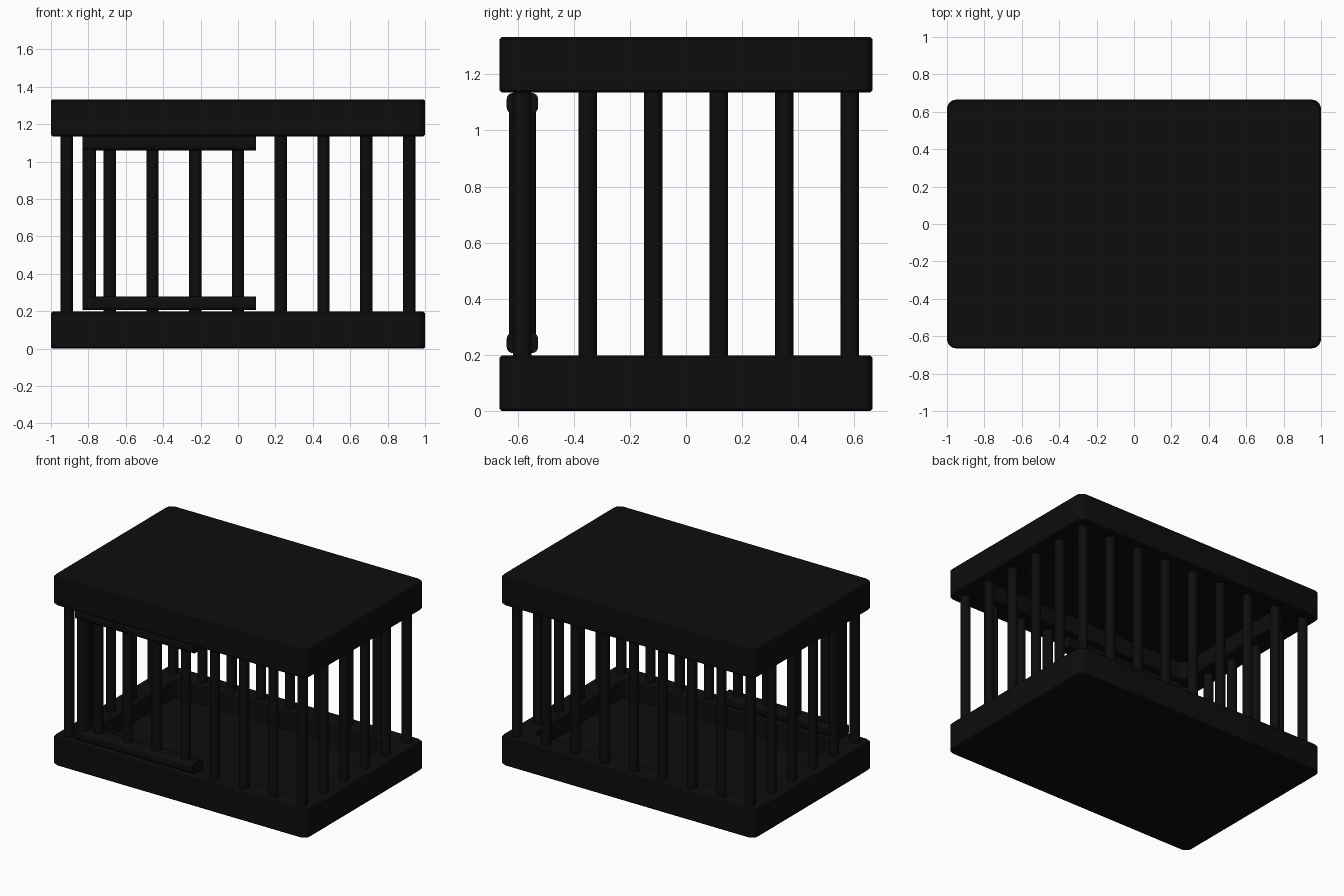
import bpy, bmesh, math

if "Cube" in bpy.data.objects:
    bpy.data.objects.remove(bpy.data.objects["Cube"])

black = bpy.data.materials.new("black_paint")
black.diffuse_color = (0.004, 0.004, 0.004, 1)
black.use_nodes = True
black.node_tree.nodes["Principled BSDF"].inputs["Base Color"].default_value = black.diffuse_color


def finish(name, bm, angle=35):
    bmesh.ops.recalc_face_normals(bm, faces=bm.faces)
    me = bpy.data.meshes.new(name)
    bm.to_mesh(me)
    bm.free()
    ob = bpy.data.objects.new(name, me)
    bpy.context.collection.objects.link(ob)
    me.materials.append(black)
    bpy.ops.object.select_all(action='DESELECT')
    ob.select_set(True)
    bpy.context.view_layer.objects.active = ob
    bpy.ops.object.shade_smooth_by_angle(angle=math.radians(angle))
    return ob


def rounded_ring(bm, hx, hy, r, z, n=6):
    ring = []
    for k, (sx, sy) in enumerate([(1, 1), (-1, 1), (-1, -1), (1, -1)]):
        for i in range(n + 1):
            a = math.pi / 2 * (k + i / n)
            ring.append(bm.verts.new((sx * (hx - r) + r * math.cos(a),
                                      sy * (hy - r) + r * math.sin(a), z)))
    return ring


def tray(name, z0, direction):
    # lofted rounded rectangles: (inset from outer edge, height, corner radius)
    profile = [(.008, 0, .045), (0, .008, .05), (0, .19, .05), (.008, .198, .045),
               (.157, .198, .045), (.165, .19, .04), (.165, .075, .04)]
    bm = bmesh.new()
    rings = [rounded_ring(bm, 1 - d, .665 - d, r, z0 + direction * h)
             for d, h, r in profile]
    for a, b in zip(rings, rings[1:]):
        for i in range(len(a)):
            j = (i + 1) % len(a)
            bm.faces.new((a[i], a[j], b[j], b[i]))
    bm.faces.new(rings[0])
    bm.faces.new(rings[-1])
    return finish(name, bm)


def bar(name, x, y):
    bm = bmesh.new()
    bmesh.ops.create_cone(bm, cap_ends=True, segments=20, radius1=.033,
                          radius2=.033, depth=.95)
    bmesh.ops.translate(bm, verts=bm.verts, vec=(x, y, .6665))
    return finish(name, bm)


def rounded_box(name, center, size, axis, r):
    # box with the four edges along one axis rounded
    bm = bmesh.new()
    bmesh.ops.create_cube(bm, size=1)
    bmesh.ops.scale(bm, verts=bm.verts, vec=size)
    edges = [e for e in bm.edges
             if abs((e.verts[0].co - e.verts[1].co)[axis]) > 1e-4]
    bmesh.ops.bevel(bm, geom=edges, offset=r, segments=4, profile=.5,
                    affect='EDGES')
    bmesh.ops.translate(bm, verts=bm.verts, vec=center)
    return finish(name, bm)


# hollow base and mirrored hollow roof
tray("base_tray", 0, 1)
tray("roof", 1.333, -1)

# bars on all four sides
BX, BY = .915, .583
for i in range(9):
    x = -BX + i * BX / 4
    bar("front_bar", x, -BY)
    bar("back_bar", x, BY)
for i in range(1, 5):
    y = -BY + i * BY * 2 / 5
    bar("left_bar", -BX, y)
    bar("right_bar", BX, y)

# door frame on the front: two rails and a latch-side post
for name, z in (("door_bottom_rail", .243), ("door_top_rail", 1.097)):
    rounded_box(name, (-.368, -BY, z), (.926, .112, .073), 0, .022)
rounded_box("door_post", (-.795, -BY, .67), (.073, .096, .82), 2, .022)
